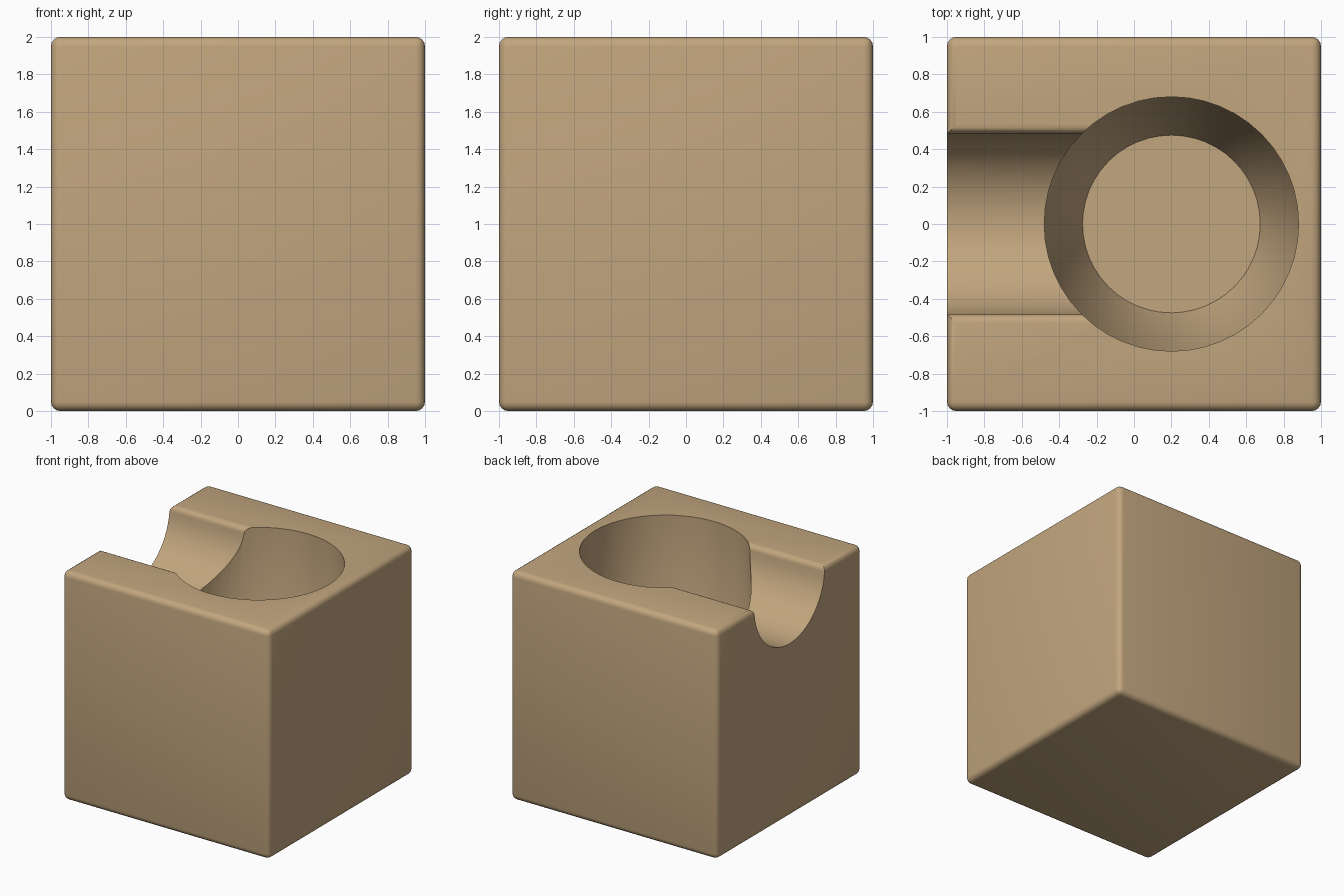
import bpy, bmesh, math

if "Cube" in bpy.data.objects:
    bpy.data.objects.remove(bpy.data.objects["Cube"])

# One flat tan colour
tan = bpy.data.materials.new("warm tan")
tan.diffuse_color = (0.54, 0.38, 0.21, 1)
tan.use_nodes = True
tan.node_tree.nodes["Principled BSDF"].inputs["Base Color"].default_value = tan.diffuse_color

def make_object(name, bm):
    bmesh.ops.recalc_face_normals(bm, faces=bm.faces)
    mesh = bpy.data.meshes.new(name)
    bm.to_mesh(mesh)
    bm.free()
    mesh.materials.append(tan)
    obj = bpy.data.objects.new(name, mesh)
    bpy.context.collection.objects.link(obj)
    return obj

def loft(name, rings):
    """Closed solid through rings with equal point counts."""
    bm = bmesh.new()
    loops = [[bm.verts.new(p) for p in ring] for ring in rings]
    n = len(loops[0])
    for a, b in zip(loops, loops[1:]):
        for i in range(n):
            j = (i + 1) % n
            bm.faces.new((a[i], a[j], b[j], b[i]))
    bm.faces.new(loops[0][::-1])
    bm.faces.new(loops[-1])
    return make_object(name, bm)

# Block with softly rounded edges
bm = bmesh.new()
bmesh.ops.create_cube(bm, size=2)
bmesh.ops.translate(bm, verts=bm.verts, vec=(0, 0, 1))
bmesh.ops.bevel(bm, geom=bm.edges[:], offset=0.05, offset_type='OFFSET',
                segments=4, profile=0.5, affect='EDGES')
block = make_object("holder_block", bm)

# Round pocket: straight wall, tapered shoulder and flat floor
SIDES = 48
rings = []
for radius, z in ((0.475, 0.5), (0.68, 1.0), (0.68, 2.3)):
    rings.append([(0.2 + radius * math.cos(2 * math.pi * i / SIDES),
                   radius * math.sin(2 * math.pi * i / SIDES), z)
                  for i in range(SIDES)])
pocket = loft("pocket_cutter", rings)

# Side groove: round bottom with rounded lips
R, LIP = 0.485, 0.05
start = math.asin(LIP / R)
edge = R * math.cos(start)
half = [(edge + LIP + 0.01, 2.3)]
for i in range(6):
    a = math.pi / 2 * i / 5
    half.append((edge + LIP * (1 - math.sin(a)), 2 - LIP + LIP * math.cos(a)))
    if i == 0:
        half[-1] = (edge + LIP, 2.0)
for i in range(1, 15):
    a = start + (math.pi / 2 - start) * i / 14
    half.append((R * math.cos(a), 2 - R * math.sin(a)))
profile = half + [(-y, z) for y, z in reversed(half[:-1])]
groove = loft("groove_cutter",
              [[(x, y, z) for y, z in profile] for x in (-1.3, 0.1)])

# Cut both openings, then discard the cutters
bpy.context.view_layer.objects.active = block
block.select_set(True)
for cutter in (pocket, groove):
    cutter.hide_render = True
    cutter.select_set(False)
    mod = block.modifiers.new("opening", 'BOOLEAN')
    mod.operation = 'DIFFERENCE'
    mod.solver = 'EXACT'
    mod.object = cutter
    bpy.ops.object.modifier_apply(modifier=mod.name)
    bpy.data.objects.remove(cutter, do_unlink=True)

bpy.ops.object.shade_smooth_by_angle(angle=math.radians(30))
